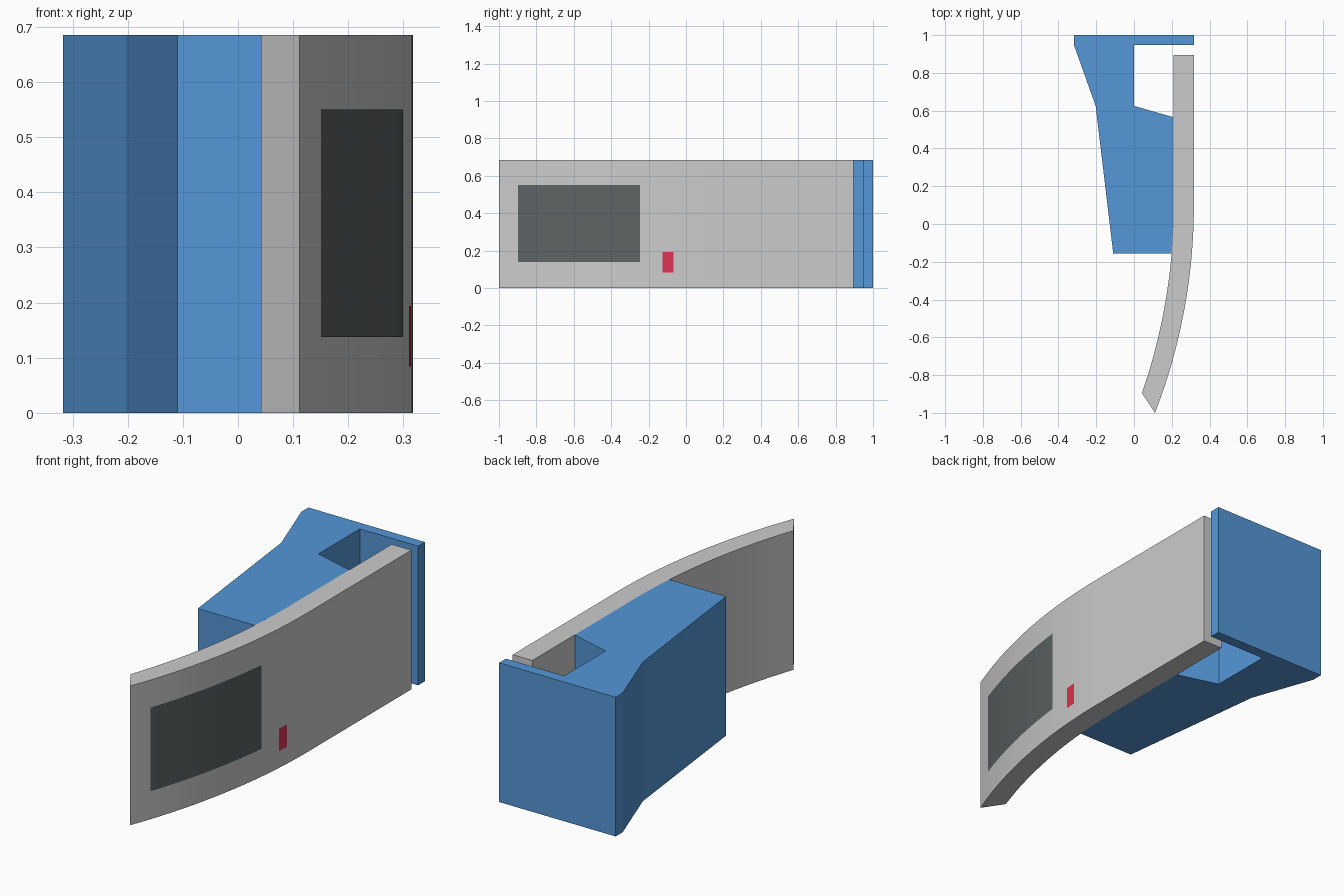
import bpy
import bmesh
import math

if "Cube" in bpy.data.objects:
    bpy.data.objects.remove(bpy.data.objects["Cube"])

HEIGHT = 0.685
R_OUT, R_IN = 3.045, 3.03      # bend radii of the curved shell
X_OUT, X_IN = 0.317, 0.21      # straight part of the shell
BEND_Y = 0.1                   # the bend starts here


def arc_x(x0, r, y):
    d = max(0.0, BEND_Y - y)
    return x0 - (r - math.sqrt(r * r - d * d))


def curve(x0, r, y0, y1, n):
    ys = [y0 + (y1 - y0) * i / n for i in range(n + 1)]
    return [(arc_x(x0, r, y), y) for y in ys]


def paint(obj, name, color):
    mat = bpy.data.materials.new(name)
    mat.diffuse_color = (*color, 1)
    mat.use_nodes = True
    mat.node_tree.nodes["Principled BSDF"].inputs["Base Color"].default_value = mat.diffuse_color
    obj.data.materials.append(mat)


def add_object(name, bm):
    mesh = bpy.data.meshes.new(name)
    bm.to_mesh(mesh)
    bm.free()
    obj = bpy.data.objects.new(name, mesh)
    bpy.context.collection.objects.link(obj)
    return obj


def prism(name, outline):
    bm = bmesh.new()
    face = bm.faces.new([bm.verts.new((x, y, 0)) for x, y in outline])
    ext = bmesh.ops.extrude_face_region(bm, geom=[face])
    top = [v for v in ext["geom"] if isinstance(v, bmesh.types.BMVert)]
    bmesh.ops.translate(bm, verts=top, vec=(0, 0, HEIGHT))
    bmesh.ops.recalc_face_normals(bm, faces=bm.faces)
    return add_object(name, bm)


def inlay(name, y0, y1, z0, z1, n):
    # thin sheet following the outer face of the shell
    bm = bmesh.new()
    cols = [[bm.verts.new((x, y, z)) for z in (z0, z1)]
            for x, y in curve(X_OUT + 0.0015, R_OUT, y0, y1, n)]
    for a, b in zip(cols, cols[1:]):
        bm.faces.new((a[0], b[0], b[1], a[1]))
    return add_object(name, bm)


# Curved outer shell
outer = [(X_OUT, 0.895)] + curve(X_OUT, R_OUT, BEND_Y, -1.0, 32)
inner = [(X_IN, 0.895)] + curve(X_IN, R_IN, BEND_Y, -0.895, 32)
shell = prism("curved_shell", outer + inner[::-1])
bpy.context.view_layer.objects.active = shell
shell.select_set(True)
bpy.ops.object.shade_smooth_by_angle(angle=math.radians(30))

# Blue mounting body with back plate and pocket
left = [(-0.11, -0.155), (-0.203, 0.625), (-0.317, 0.945), (-0.317, 1.0)]
right = [(0.317, 1.0), (0.317, 0.947), (0.0, 0.947), (0.0, 0.625), (X_IN, 0.565)]
body = prism("mounting_body", left + right + curve(X_IN, R_IN, BEND_Y, -0.155, 8))
paint(body, "blue", (0.09, 0.31, 0.68))

# Dark window and red indicator on the outer face
paint(inlay("dark_window", -0.897, -0.245, 0.138, 0.55, 20),
      "dark", (0.11, 0.125, 0.125))
paint(inlay("red_indicator", -0.125, -0.068, 0.084, 0.194, 3),
      "red", (0.72, 0.035, 0.09))
